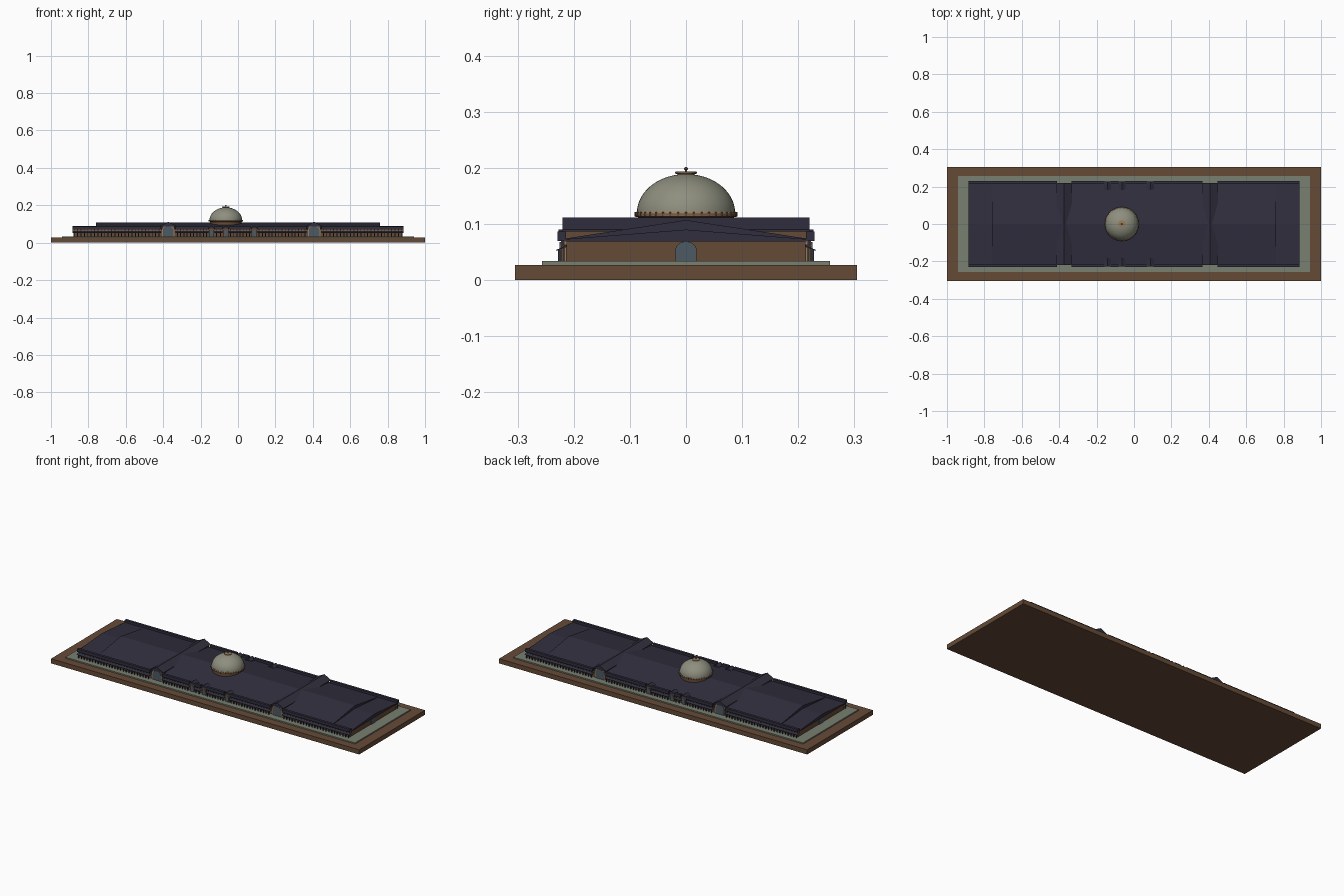
import bpy, bmesh, math

if "Cube" in bpy.data.objects:
    bpy.data.objects.remove(bpy.data.objects["Cube"])

def mat(name, c):
    m = bpy.data.materials.new(name)
    m.diffuse_color = (*c, 1)
    m.use_nodes = True
    m.node_tree.nodes["Principled BSDF"].inputs["Base Color"].default_value = m.diffuse_color
    return m

BRICK = mat("brown brick", (0.13, 0.07, 0.038))
ROOF = mat("dark slate", (0.030, 0.028, 0.048))
STONE = mat("grey green stone", (0.19, 0.215, 0.165))
DOME = mat("pale dome", (0.27, 0.275, 0.21))
GLASS = mat("blue grey glass", (0.075, 0.10, 0.125))
TRIM = mat("tan trim", (0.32, 0.20, 0.11))

def finish(bm, name, m):
    bmesh.ops.recalc_face_normals(bm, faces=bm.faces)
    me = bpy.data.meshes.new(name)
    bm.to_mesh(me)
    bm.free()
    me.materials.append(m)
    ob = bpy.data.objects.new(name, me)
    bpy.context.collection.objects.link(ob)
    return ob

def add_box(bm, x0, x1, y0, y1, z0, z1):
    vs = [bm.verts.new((x, y, z)) for z in (z0, z1)
          for x, y in ((x0, y0), (x1, y0), (x1, y1), (x0, y1))]
    for f in ((0, 1, 2, 3), (4, 5, 6, 7), (0, 1, 5, 4), (1, 2, 6, 5), (2, 3, 7, 6), (3, 0, 4, 7)):
        bm.faces.new([vs[i] for i in f])

def box(name, m, *ext):
    bm = bmesh.new()
    add_box(bm, *ext)
    return finish(bm, name, m)

# extrude a (horizontal, z) profile along x or y
def prism(name, m, pts, axis, a, b):
    bm = bmesh.new()
    rows = [[bm.verts.new((t, p, z) if axis == 'x' else (p, t, z)) for p, z in pts] for t in (a, b)]
    bm.faces.new(rows[0])
    bm.faces.new(rows[1])
    n = len(pts)
    for i in range(n):
        j = (i + 1) % n
        bm.faces.new((rows[0][i], rows[0][j], rows[1][j], rows[1][i]))
    return finish(bm, name, m)

def arch(c, w, z0, z1, rise):
    pts = [(c - w, z0), (c + w, z0)]
    for i in range(11):
        t = math.pi * i / 10
        pts.append((c + w * math.cos(t), z1 - rise + rise * math.sin(t)))
    return pts

def lathe(name, m, prof, cx, seg=48):
    bm = bmesh.new()
    rings = [[bm.verts.new((cx + r * math.cos(2 * math.pi * i / seg),
                            r * math.sin(2 * math.pi * i / seg), z)) for i in range(seg)]
             for r, z in prof]
    for A, B in zip(rings, rings[1:]):
        for i in range(seg):
            j = (i + 1) % seg
            bm.faces.new((A[i], A[j], B[j], B[i]))
    bm.faces.new(rings[0])
    bm.faces.new(rings[-1])
    ob = finish(bm, name, m)
    bpy.ops.object.select_all(action='DESELECT')
    ob.select_set(True)
    bpy.context.view_layer.objects.active = ob
    bpy.ops.object.shade_smooth_by_angle(angle=math.radians(35))
    return ob

# ground slabs
box("base_slab", BRICK, -1, 1, -.305, .305, 0, .027)
box("terrace", STONE, -.94, .94, -.257, .257, .02, .034)

# hall and main roof
box("hall_walls", BRICK, -.875, .875, -.213, .213, .03, .072)
prism("end_roof", ROOF, [(-.216, .069), (.216, .069), (.216, .073), (0, .09), (-.216, .073)], 'x', -.885, .885)
prism("main_roof", ROOF, [(-.216, .07), (.216, .07), (.216, .074), (0, .107), (-.216, .074)], 'x', -.76, .76)

BIG = (-.373, .407)
SMALL = (-.142, -.065, .087)

# transepts crossing the hall
for c in BIG:
    box("transept_walls", BRICK, c - .034, c + .034, -.214, .214, .03, .09)
    prism("transept_roof", ROOF, [(c - .042, .087), (c + .042, .087), (c + .042, .090),
                                  (c, .112), (c - .042, .090)], 'y', -.22, .22)

# parts repeated on the front and back sides
for s in (-1, 1):
    def side(name, m, pts, d0, d1):
        return prism(name, m, pts, 'y', s * d0, s * d1)
    for c in BIG:
        side("transept_arch_trim", TRIM, arch(c, .033, .034, .092, .022), .213, .2165)
        side("transept_arch_glass", GLASS, arch(c, .028, .034, .088, .02), .216, .2185)
    for c in SMALL:
        box("porch_walls", BRICK, c - .014, c + .014, *sorted((s * .2, s * .223)), .034, .078)
        side("porch_roof", ROOF, [(c - .019, .076), (c + .019, .076), (c + .019, .079),
                                  (c, .09), (c - .019, .079)], .185, .227)
        side("porch_glass", GLASS, arch(c, .010, .034, .068, .01), .222, .225)
    # side runs between the transepts and porches
    cuts = [-.885]
    for c, w in sorted([(c, .04) for c in BIG] + [(c, .017) for c in SMALL]):
        cuts += [c - w, c + w]
    cuts.append(.885)
    posts = bmesh.new()
    for x0, x1 in zip(cuts[::2], cuts[1::2]):
        box("eave_band", ROOF, x0, x1, *sorted((s * .214, s * .229)), .07, .087)
        box("eave_moulding", TRIM, x0, x1, *sorted((s * .212, s * .217)), .063, .07)
        prism("awning", ROOF, [(s * .213, .059), (s * .231, .052), (s * .231, .054), (s * .213, .062)],
              'x', x0, x1)
        n = max(2, round((x1 - x0) / .018))
        for i in range(n):
            x = x0 + (i + .5) * (x1 - x0) / n
            add_box(posts, x - .0025, x + .0025, *sorted((s * .224, s * .228)), .034, .054)
            add_box(posts, x - .002, x + .002, *sorted((s * .212, s * .22)), .06, .071)
    finish(posts, "verandah_posts", ROOF)

# arched doors in both end walls
for s in (-1, 1):
    prism("end_door", GLASS, arch(0, .019, .034, .069, .016), 'x', s * .874, s * .879)

# dome with drum, lantern and finial
cx = -.065
lathe("dome_drum", BRICK, [(.085, .09), (.085, .112), (.09, .113), (.09, .117)], cx)
lathe("dome_ring", TRIM, [(.091, .115), (.091, .118), (.088, .122), (.08, .122)], cx)
lathe("dome_shell", DOME, [(.0875 * math.cos(t), .120 + .069 * math.sin(t))
                           for t in [math.radians(6 * i) for i in range(15)]], cx)
lathe("lantern", TRIM, [(.015, .186), (.015, .189), (.02, .190), (.02, .193), (.006, .194)], cx, 24)
lathe("finial", BRICK, [(.002, .193), (.002, .196), (.004, .198), (.003, .2), (.001, .2015)], cx, 12)
studs = bmesh.new()
for i in range(40):
    a = 2 * math.pi * i / 40
    x, y = cx + .09 * math.cos(a), .09 * math.sin(a)
    add_box(studs, x - .0015, x + .0015, y - .0015, y + .0015, .113, .121)
finish(studs, "dome_studs", BRICK)
